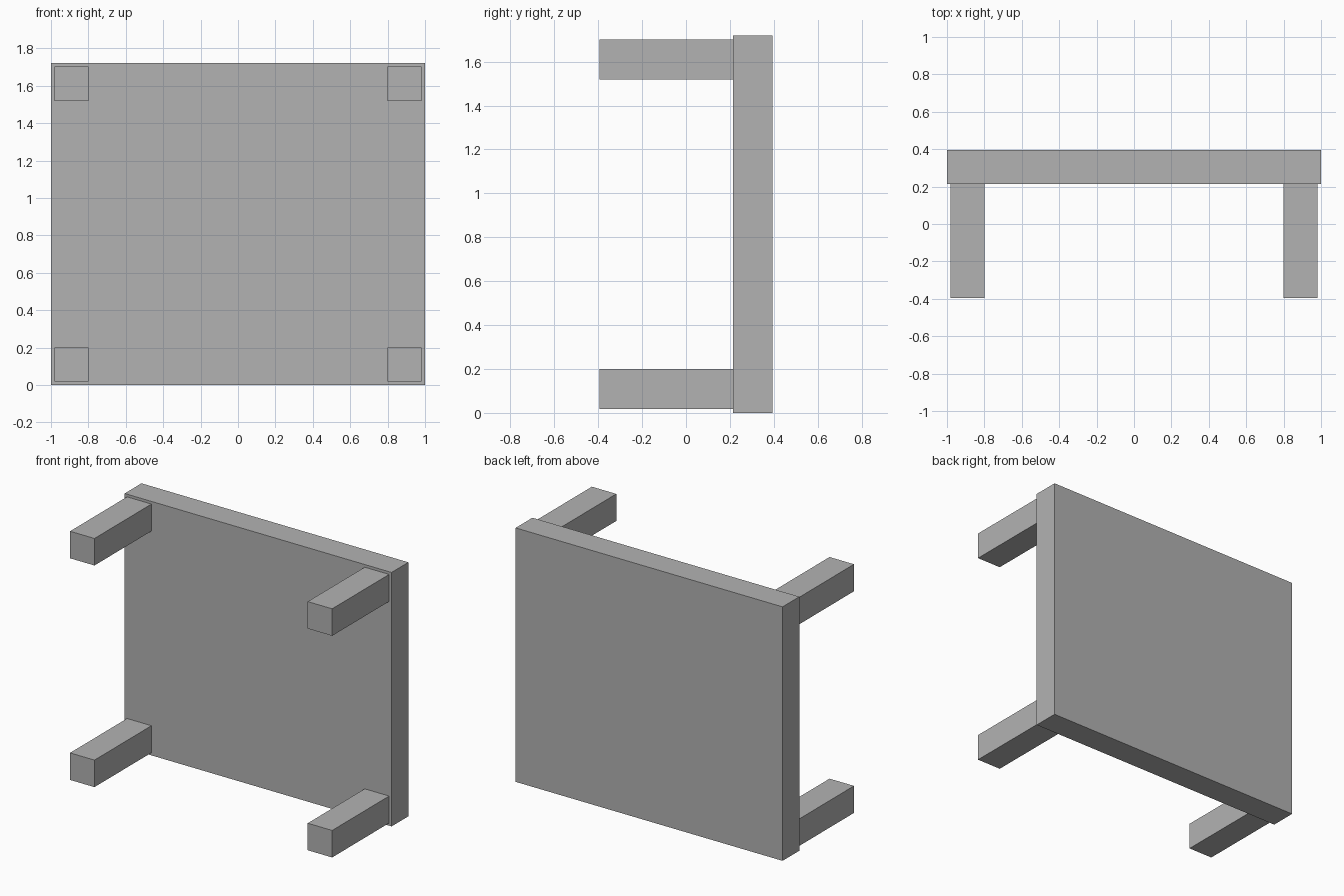
import bpy
import bmesh
from mathutils import Vector

cube = bpy.data.objects.get("Cube")
if cube:
    bpy.data.objects.remove(cube, do_unlink=True)

# Single plain grey
GREY = (0.448, 0.448, 0.448, 1.0)
grey = bpy.data.materials.new("plain_grey")
grey.use_nodes = True
grey.diffuse_color = GREY
grey.node_tree.nodes["Principled BSDF"].inputs["Base Color"].default_value = GREY


def add_box(name, low, high):
    """Flat-faced box spanning two opposite corners."""
    low, high = Vector(low), Vector(high)
    bm = bmesh.new()
    bmesh.ops.create_cube(bm, size=1)
    bmesh.ops.scale(bm, vec=high - low, verts=bm.verts)
    mesh = bpy.data.meshes.new(name)
    bm.to_mesh(mesh)
    bm.free()
    mesh.materials.append(grey)
    obj = bpy.data.objects.new(name, mesh)
    obj.location = (low + high) / 2
    bpy.context.collection.objects.link(obj)
    return obj


HEIGHT = 1.72
DEPTH = 0.395        # half the overall depth
PANEL_FRONT = 0.215
LEG = 0.183          # leg thickness
INSET = 0.018        # gap from leg to panel edge

# Table top, standing on edge
add_box("table_top", (-1, PANEL_FRONT, 0), (1, DEPTH, HEIGHT))

# Four legs pointing forward from the corners
for side, x in (("left", 1 - INSET - LEG), ("right", -1 + INSET)):
    for level, z in (("lower", INSET), ("upper", HEIGHT - INSET - LEG)):
        add_box(f"{level}_{side}_leg",
                (x, -DEPTH, z), (x + LEG, PANEL_FRONT, z + LEG))
